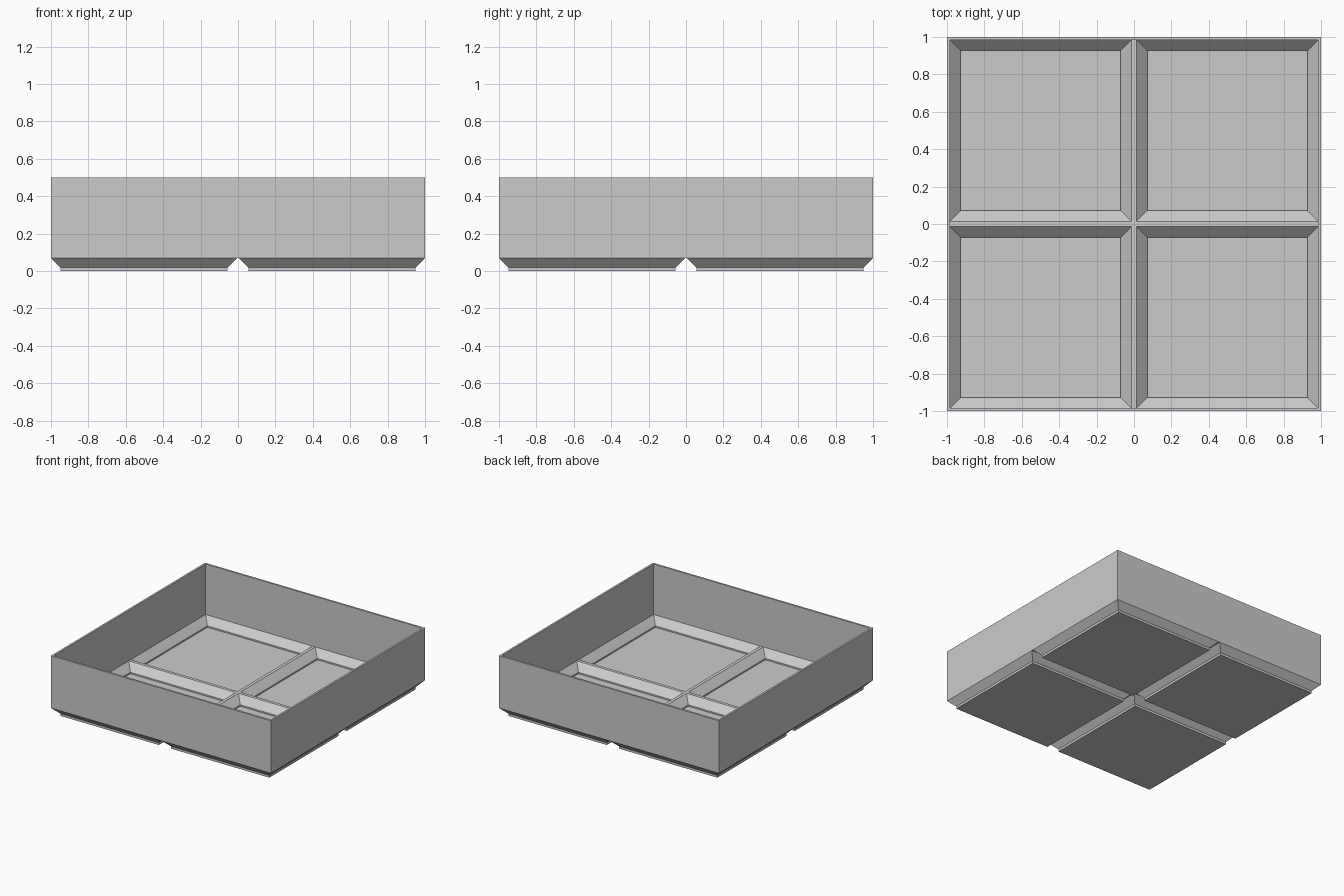
import bpy
import bmesh

if "Cube" in bpy.data.objects:
    bpy.data.objects.remove(bpy.data.objects["Cube"])

grey = bpy.data.materials.new("light grey")
grey.diffuse_color = (0.6, 0.6, 0.6, 1)
grey.use_nodes = True
grey.node_tree.nodes["Principled BSDF"].inputs["Base Color"].default_value = grey.diffuse_color


def square(bm, lo, hi, z, sx=1, sy=1):
    """Square ring of four vertices spanning lo..hi in x and y."""
    pts = ((lo, lo), (hi, lo), (hi, hi), (lo, hi))
    return [bm.verts.new((sx * x, sy * y, z)) for x, y in pts]


def loft(bm, profile, sx=1, sy=1, cap=False):
    """Join successive square rings (lo, hi, z), optionally closing the last."""
    rings = [square(bm, lo, hi, z, sx, sy) for lo, hi, z in profile]
    for a, b in zip(rings, rings[1:]):
        for i in range(4):
            j = (i + 1) % 4
            bm.faces.new((a[i], a[j], b[j], b[i]))
    if cap:
        bm.faces.new(rings[-1])


def finish(bm, name):
    bmesh.ops.remove_doubles(bm, verts=bm.verts, dist=0.0005)
    bmesh.ops.dissolve_degenerate(bm, edges=bm.edges, dist=0.0005)
    bmesh.ops.dissolve_limit(bm, angle_limit=0.01, verts=bm.verts, edges=bm.edges)
    bmesh.ops.recalc_face_normals(bm, faces=bm.faces)
    mesh = bpy.data.meshes.new(name)
    bm.to_mesh(mesh)
    bm.free()
    mesh.materials.append(grey)
    obj = bpy.data.objects.new(name, mesh)
    bpy.context.collection.objects.link(obj)


INNER = 0.984    # inside face of the outer wall
RIB_Z = 0.085    # top of the dividing ribs
BASE_Z = 0.07    # lower edge of the outer wall

# Half profiles of one cell, from its outer border to its centre
pocket = [(0, INNER, RIB_Z), (0.013, INNER, RIB_Z),
          (0.071, 0.928, 0.028), (0.071, 0.928, 0.016)]
foot = [(0, 1, BASE_Z), (0.005, 1, BASE_Z),
        (0.055, 0.95, 0.019), (0.055, 0.95, 0)]

# Tray: outer wall and rim, then a pocket and a foot in each quarter
bm = bmesh.new()
loft(bm, [(-1, 1, BASE_Z), (-1, 1, 0.5), (-INNER, INNER, 0.5), (-INNER, INNER, RIB_Z)])
for sx in (-1, 1):
    for sy in (-1, 1):
        loft(bm, pocket, sx, sy, cap=True)
        loft(bm, foot, sx, sy, cap=True)
finish(bm, "tray")
